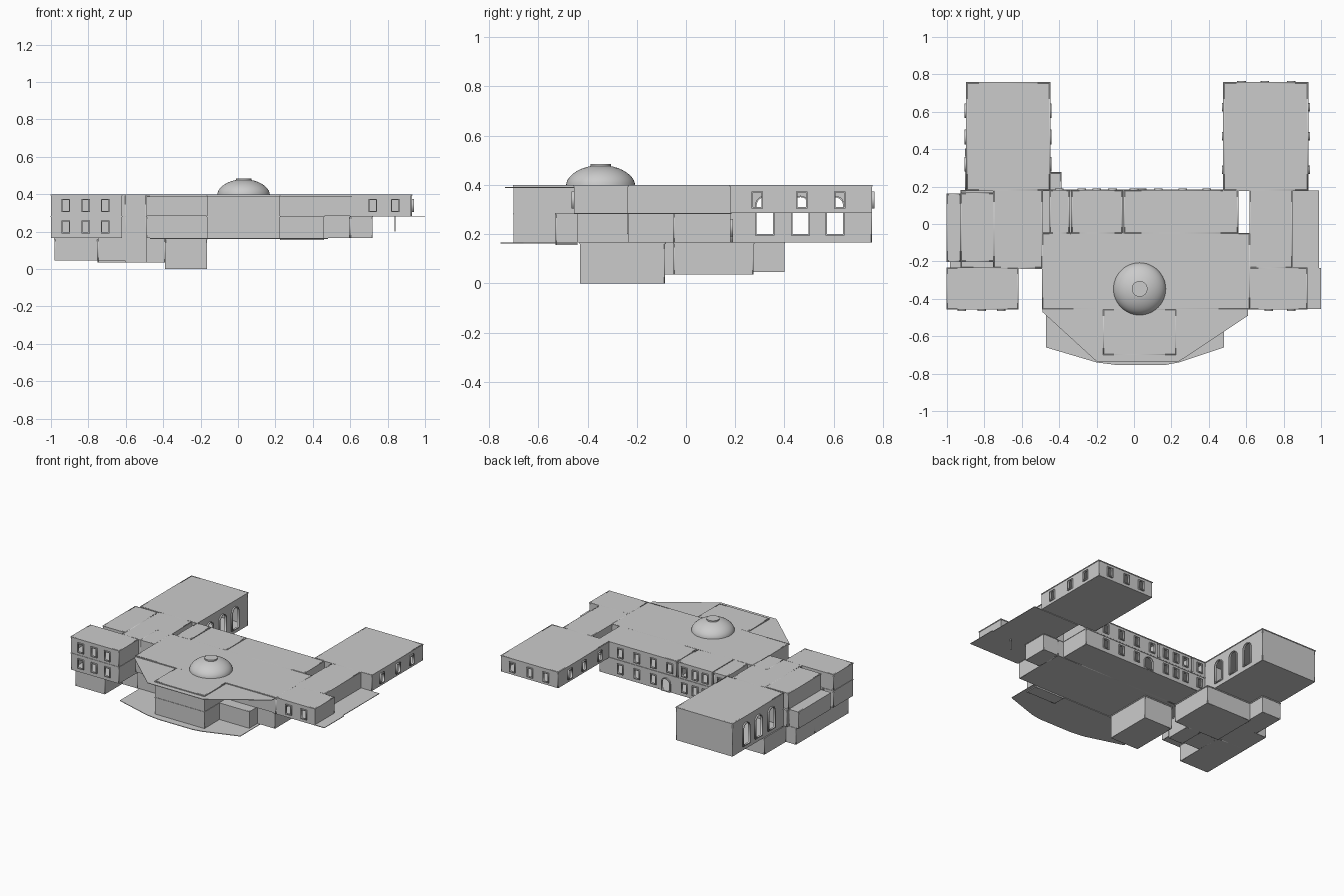
import bpy, math
from mathutils import Matrix, Vector

if "Cube" in bpy.data.objects:
    bpy.data.objects.remove(bpy.data.objects["Cube"])

Z0, Z1, Z2 = 0.165, 0.285, 0.40      # ground floor, upper floor, roof


def mesh_obj(name, verts, faces):
    me = bpy.data.meshes.new(name)
    me.from_pydata(verts, [], faces)
    ob = bpy.data.objects.new(name, me)
    bpy.context.collection.objects.link(ob)
    return ob


def prism(name, pts, z0, z1):
    n = len(pts)
    v = [(x, y, z0) for x, y in pts] + [(x, y, z1) for x, y in pts]
    f = [list(range(n))[::-1], list(range(n, 2 * n))]
    f += [[i, (i + 1) % n, n + (i + 1) % n, n + i] for i in range(n)]
    return mesh_obj(name, v, f)


def box(name, x0, y0, x1, y1, z0, z1):
    return prism(name, [(x0, y0), (x1, y0), (x1, y1), (x0, y1)], z0, z1)


def filled(name, loops, mat, half):
    """Flat filled outline with holes, given thickness, turned into a mesh."""
    cu = bpy.data.curves.new(name, 'CURVE')
    cu.dimensions, cu.fill_mode, cu.extrude = '2D', 'BOTH', half
    for lp in loops:
        sp = cu.splines.new('POLY')
        sp.points.add(len(lp) - 1)
        for p, (u, v) in zip(sp.points, lp):
            p.co = (u, v, 0, 1)
        sp.use_cyclic_u = True
    tmp = bpy.data.objects.new(name + "_outline", cu)
    bpy.context.collection.objects.link(tmp)
    me = bpy.data.meshes.new_from_object(tmp.evaluated_get(bpy.context.evaluated_depsgraph_get()))
    bpy.data.objects.remove(tmp)
    ob = bpy.data.objects.new(name, me)
    ob.matrix_world = mat
    bpy.context.collection.objects.link(ob)


def opening(u, v0, v1, w, arch, g=0.0):
    """Window outline, grown by g, with optional round head."""
    h = w / 2 + g
    if not arch:
        return [(u - h, v0 - g), (u + h, v0 - g), (u + h, v1 + g), (u - h, v1 + g)]
    c = v1 - w / 2
    return [(u - h, v0 - g), (u + h, v0 - g)] + [
        (u + h * math.cos(math.pi * i / 10), c + h * math.sin(math.pi * i / 10)) for i in range(11)]


def wall(name, a, b, z0, z1, wins=()):
    """Wall from a to b (outside on the right) with framed openings."""
    a, b = Vector((*a, 0)), Vector((*b, 0))
    d = (b - a).normalized()
    n = d.cross(Vector((0, 0, 1)))
    m = Matrix((d, Vector((0, 0, 1)), n)).transposed().to_4x4()
    m.translation = a - n * 0.002
    L = (b - a).length
    holes = [opening(*w) for w in wins]
    filled(name, [[(0, z0), (L, z0), (L, z1), (0, z1)]] + holes, m, 0.002)
    mf = m.copy()
    mf.translation = a + n * 0.003
    for w in wins:
        filled(name + "_window_frame", [opening(*w, 0.006), opening(*w)], mf, 0.007)


def block(name, x0, y0, x1, y1, z0, z1, wins={}):
    """Hollow storey block; wins maps side f/r/b/l to openings at x or y positions."""
    c = [(x0, y0), (x1, y0), (x1, y1), (x0, y1)]
    conv = [lambda p: p - x0, lambda p: p - y0, lambda p: x1 - p, lambda p: y1 - p]
    for i, s in enumerate("frbl"):
        ws = [(conv[i](w[0]), *w[1:]) for w in wins.get(s, ())]
        wall(f"{name}_wall_{s}", c[i], c[(i + 1) % 4], z0, z1, ws)
    box(name + "_floor", x0, y0, x1, y1, z0, z0 + 0.004)
    e = 0.003
    box(name + "_roof", x0 - e, y0 - e, x1 + e, y1 + e, z1 - 0.006, z1)


def row(ps, z, w=0.034, h=0.058, arch=False):
    return [(p, z, z + h, w, arch) for p in ps]


UP, LOW = 0.31, 0.197

# West wing: tall hall with arched windows
tall = row((0.32, 0.465, 0.605), 0.20, 0.066, 0.15, True)
block("west_hall", -0.895, 0.18, -0.45, 0.755, Z0, Z2, {'l': tall, 'r': tall})

# East wing: single upper storey
side = row((0.29, 0.47, 0.625), UP)
block("east_wing", 0.48, 0.18, 0.93, 0.755, Z1, Z2,
      {'l': side, 'r': side, 'b': row((0.575, 0.70, 0.84), UP)})

# Back range in modules with narrow gaps between
mods = [(-0.45, -0.345, (-0.40,)), (-0.333, -0.063, (-0.28, -0.20, -0.115)),
        (-0.052, 0.555, (0.0, 0.13, 0.26, 0.39))]
for x0, x1, ws in mods:
    block("back_range_upper", x0, -0.05, x1, 0.18, Z1, Z2, {'b': row(ws, UP)})
low = row((-0.40, -0.28, -0.20, -0.115, 0.13, 0.26, 0.39), LOW)
low.append((0.03, 0.172, 0.255, 0.06, True))
block("back_range_lower", -0.49, -0.05, 0.555, 0.18, Z0, Z1, {'b': low})
box("upper_floor_band", -0.45, 0.18, 0.48, 0.184, Z1 - 0.003, Z1 + 0.003)

# Central hall, front bay and side room
block("central_hall_lower", -0.49, -0.44, 0.60, -0.05, Z0, Z1)
block("central_hall_upper", -0.49, -0.455, 0.62, -0.05, Z1, Z2)
block("front_bay_lower", -0.165, -0.70, 0.225, -0.44, Z0, Z1)
block("front_bay_upper", -0.165, -0.70, 0.225, -0.455, Z1, Z2)
block("front_side_room", 0.225, -0.53, 0.46, -0.44, 0.155, Z1)

# Angled canopy and terrace slab
prism("front_canopy", [(-0.49, -0.47), (-0.20, -0.735), (0.24, -0.735), (0.61, -0.49),
                       (0.61, -0.44), (-0.49, -0.44)], Z2 - 0.012, Z2 - 0.008)
prism("terrace_slab", [(-0.47, -0.66), (-0.20, -0.74), (-0.10, -0.753), (0.17, -0.753),
                       (0.24, -0.74), (0.48, -0.66), (0.48, -0.44), (-0.47, -0.44)], Z0 - 0.004, Z0)

# Dome: spun profile with ribs and cap
cx, cy, R, H, N = 0.03, -0.347, 0.14, 0.08, 48
verts, faces = [], []
K = 10
for k in range(K):
    t = math.radians(76) * k / (K - 1)
    r, z = R * math.cos(t), Z2 + H * math.sin(t) ** 1.1
    verts += [(cx + r * math.cos(2 * math.pi * i / N), cy + r * math.sin(2 * math.pi * i / N), z)
              for i in range(N)]
for k in range(K - 1):
    faces += [[k * N + i, k * N + (i + 1) % N, (k + 1) * N + (i + 1) % N, (k + 1) * N + i]
              for i in range(N)]
faces.append(list(range((K - 1) * N, K * N)))
dome = mesh_obj("dome", verts, faces)
cap = prism("dome_cap", [(cx + 0.042 * math.cos(2 * math.pi * i / N), cy + 0.042 * math.sin(2 * math.pi * i / N))
                         for i in range(N)], 0.47, 0.485)
for ob in (dome, cap):
    bpy.context.view_layer.objects.active = ob
    ob.select_set(True)
bpy.ops.object.shade_smooth_by_angle()

# East front pavilion, link and balcony slab
block("east_pavilion", 0.62, -0.455, 0.925, -0.235, Z1, Z2, {'f': row((0.72, 0.84), UP)})
block("east_link", 0.62, -0.235, 0.845, 0.18, Z1, Z2)
box("east_slab_front", 0.60, -0.455, 1.0, -0.235, Z1 - 0.004, Z1)
box("east_slab_back", 0.62, -0.235, 0.99, 0.18, Z1 - 0.004, Z1)
block("east_lower_room", 0.60, -0.235, 0.72, -0.05, Z0, Z1)
box("east_post", 0.837, -0.24, 0.843, -0.234, 0.20, Z1)

# West front pavilion, two storeys
three = (-0.92, -0.815, -0.71)
for nm, za, zb, zw in (("upper", Z1, Z2, UP), ("lower", Z0, Z1, LOW)):
    block("west_pavilion_" + nm, -1.0, -0.455, -0.62, -0.235, za, zb, {'f': row(three, zw)})

# West link, stepped side rooms
block("west_link_upper", -0.75, -0.235, -0.49, 0.18, Z1, Z2)
block("west_side_upper", -0.925, -0.20, -0.75, 0.165, Z1, Z2)
block("west_link_lower", -0.925, -0.235, -0.49, 0.18, Z0, Z1)
block("west_terrace_room", -1.0, -0.20, -0.925, 0.16, Z0, Z1)
block("stair_tower", -0.605, -0.237, -0.49, -0.05, 0.035, Z2)

# Basements
block("basement_front", -0.39, -0.43, -0.165, -0.085, 0.0, Z0)
block("basement_pavilion", -0.98, -0.43, -0.75, -0.05, 0.045, Z0)
block("basement_middle", -0.75, -0.05, -0.39, 0.275, 0.035, Z0)
block("basement_side", -0.98, -0.05, -0.75, 0.16, 0.045, Z0)
block("basement_back", -0.90, 0.16, -0.75, 0.40, 0.045, Z0)
block("basement_link", -0.75, -0.235, -0.49, -0.05, 0.045, Z0)
